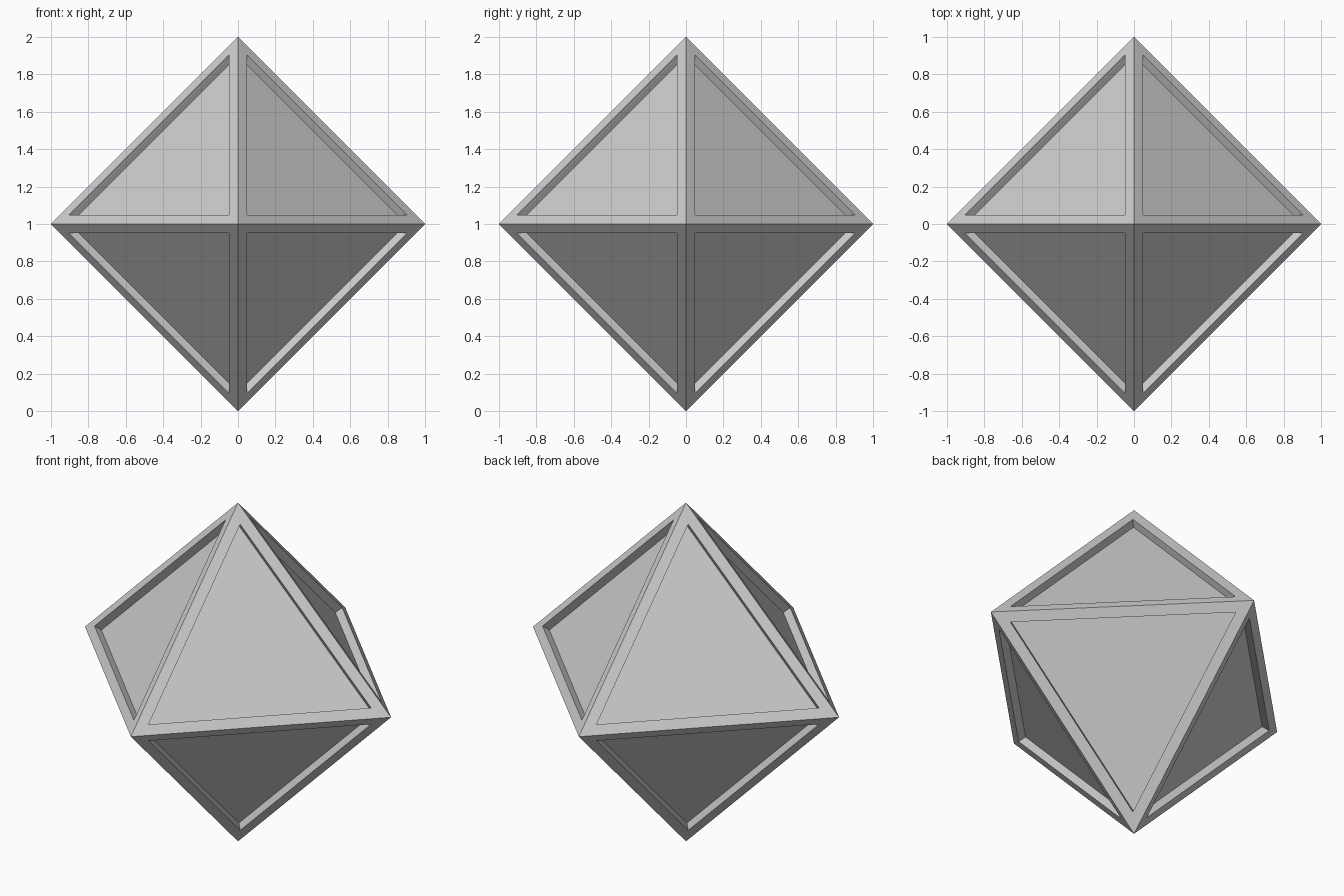
import bpy, bmesh
from mathutils import Vector

if "Cube" in bpy.data.objects:
    bpy.data.objects.remove(bpy.data.objects["Cube"])

RIM = 0.059     # frame width measured in each face
DEPTH = 0.046   # panel recess

# Octahedron from its six corner points
bm = bmesh.new()
for axis in range(3):
    for sign in (-1, 1):
        p = Vector((0, 0, 1))
        p[axis] += sign
        bm.verts.new(p)
bmesh.ops.convex_hull(bm, input=bm.verts[:])
bmesh.ops.recalc_face_normals(bm, faces=bm.faces[:])

# Framed rim on each face, then a straight-walled sunken panel
panels = bm.faces[:]
bmesh.ops.inset_individual(bm, faces=panels, thickness=RIM, use_even_offset=True)
for f in bm.faces:
    f.normal_update()
sunk = bmesh.ops.extrude_discrete_faces(bm, faces=panels)["faces"]
for f in sunk:
    f.normal_update()
    bmesh.ops.translate(bm, verts=f.verts[:], vec=-f.normal * DEPTH)
bmesh.ops.recalc_face_normals(bm, faces=bm.faces[:])

mesh = bpy.data.meshes.new("panelled_octahedron")
bm.to_mesh(mesh)
bm.free()
obj = bpy.data.objects.new("panelled_octahedron", mesh)
bpy.context.collection.objects.link(obj)
